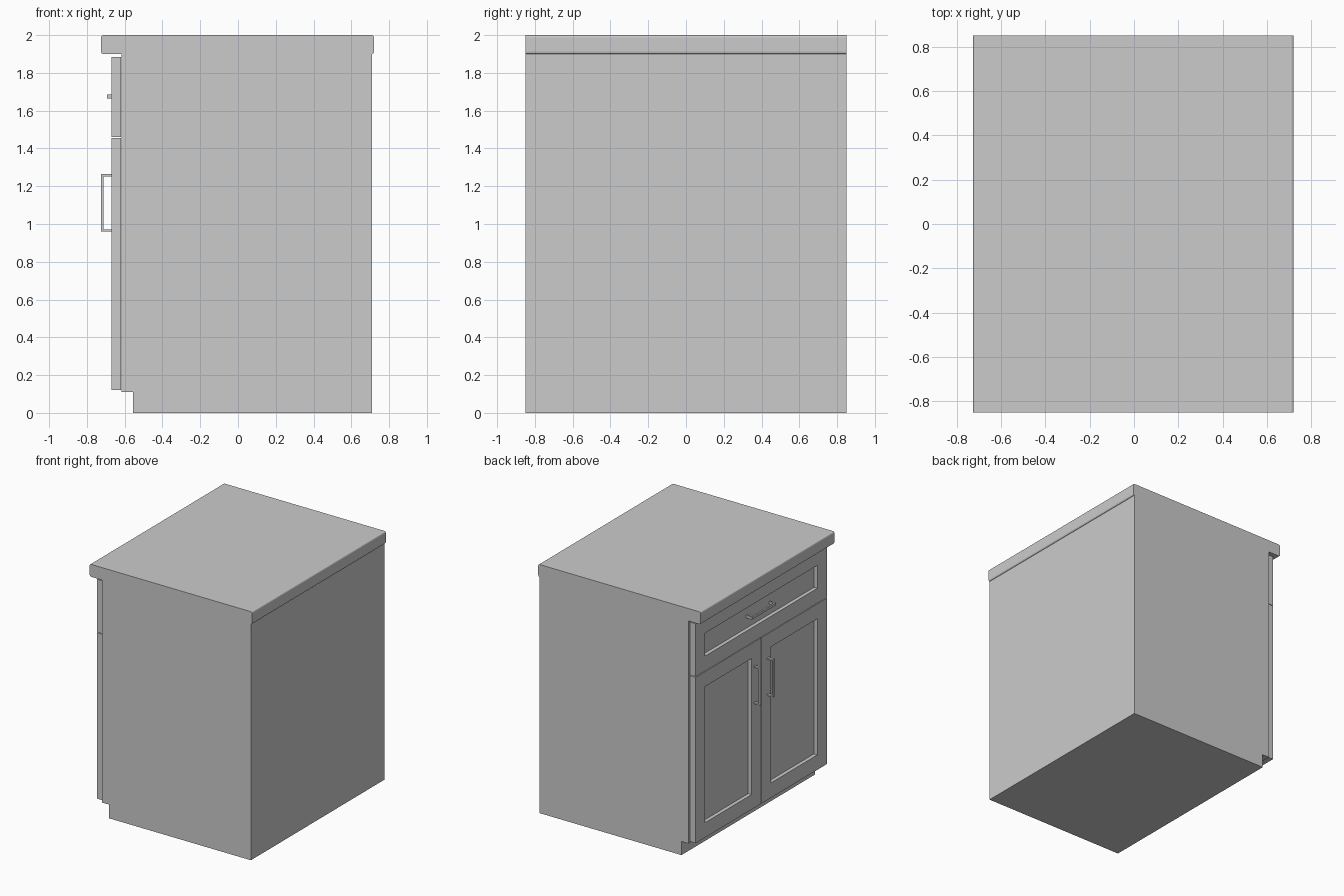
import bpy, bmesh
from mathutils import Vector

if "Cube" in bpy.data.objects:
    bpy.data.objects.remove(bpy.data.objects["Cube"])


def finish(bm, name):
    bmesh.ops.recalc_face_normals(bm, faces=bm.faces)
    me = bpy.data.meshes.new(name)
    bm.to_mesh(me)
    bm.free()
    ob = bpy.data.objects.new(name, me)
    bpy.context.collection.objects.link(ob)
    return ob


def prism(name, points, start, vec):
    """Extrude a closed outline; start(a, b) maps outline points to 3D."""
    bm = bmesh.new()
    face = bm.faces.new([bm.verts.new(start(a, b)) for a, b in points])
    ext = bmesh.ops.extrude_face_region(bm, geom=[face])
    verts = [g for g in ext["geom"] if isinstance(g, bmesh.types.BMVert)]
    bmesh.ops.translate(bm, verts=verts, vec=Vector(vec))
    return finish(bm, name)


def box(bm, lo, hi):
    vs = bmesh.ops.create_cube(bm, size=1)["verts"]
    for v in vs:
        v.co = [l if c < 0 else h for c, l, h in zip(v.co, lo, hi)]


FRONT, BACK, FRAME, RECESS = -0.67, -0.62, 0.17, 0.03


def shaker_panel(name, y0, y1, z0, z1):
    """Framed panel with its middle sunk in from the -x face."""
    bm = bmesh.new()
    box(bm, (FRONT, y0, z0), (BACK, y1, z1))
    bm.normal_update()
    face = next(f for f in bm.faces if f.normal.x < -0.9)
    bmesh.ops.inset_region(bm, faces=[face], thickness=FRAME)
    ext = bmesh.ops.extrude_discrete_faces(bm, faces=[face])
    bmesh.ops.translate(bm, verts=ext["faces"][0].verts, vec=(RECESS, 0, 0))
    return finish(bm, name)


def u_profile(x_base, centre):
    """Outline of a bar pull: two posts and a grip."""
    t, h, d = 0.012, 0.152, 0.054
    x, lo, hi = x_base - d, centre - h, centre + h
    return [(x_base, lo), (x, lo), (x, hi), (x_base, hi),
            (x_base, hi - t), (x + t, hi - t), (x + t, lo + t), (x_base, lo + t)]


# Carcass with toe kick
prism("cabinet_body",
      [(-0.555, 0), (0.71, 0), (0.71, 1.9), (-0.617, 1.9), (-0.617, 0.11), (-0.555, 0.11)],
      lambda a, b: (a, -0.85, b), (0, 1.7, 0))

# Countertop, with its long edges rounded
bm = bmesh.new()
box(bm, (-0.725, -0.85, 1.9), (0.72, 0.85, 2.0))
long_edges = [e for e in bm.edges if abs(e.verts[0].co.y - e.verts[1].co.y) > 1]
bmesh.ops.bevel(bm, geom=long_edges, offset=0.012, segments=3, profile=0.5, affect='EDGES')
finish(bm, "countertop")

# Drawer front and its pull, mounted inside the recess
shaker_panel("drawer_front", -0.833, 0.833, 1.46, 1.885)
prism("drawer_handle", u_profile(FRONT + RECESS, 0),
      lambda a, b: (a, b, 1.665), (0, 0, 0.02))

# Pair of doors with upright pulls
for side, s in (("left", 1), ("right", -1)):
    ys = sorted((s * 0.003, s * 0.833))
    shaker_panel(side + "_door", ys[0], ys[1], 0.12, 1.455)
    prism(side + "_door_handle", u_profile(FRONT, 1.112),
          lambda a, b: (a, s * 0.085 - 0.01, b), (0, 0.02, 0))
